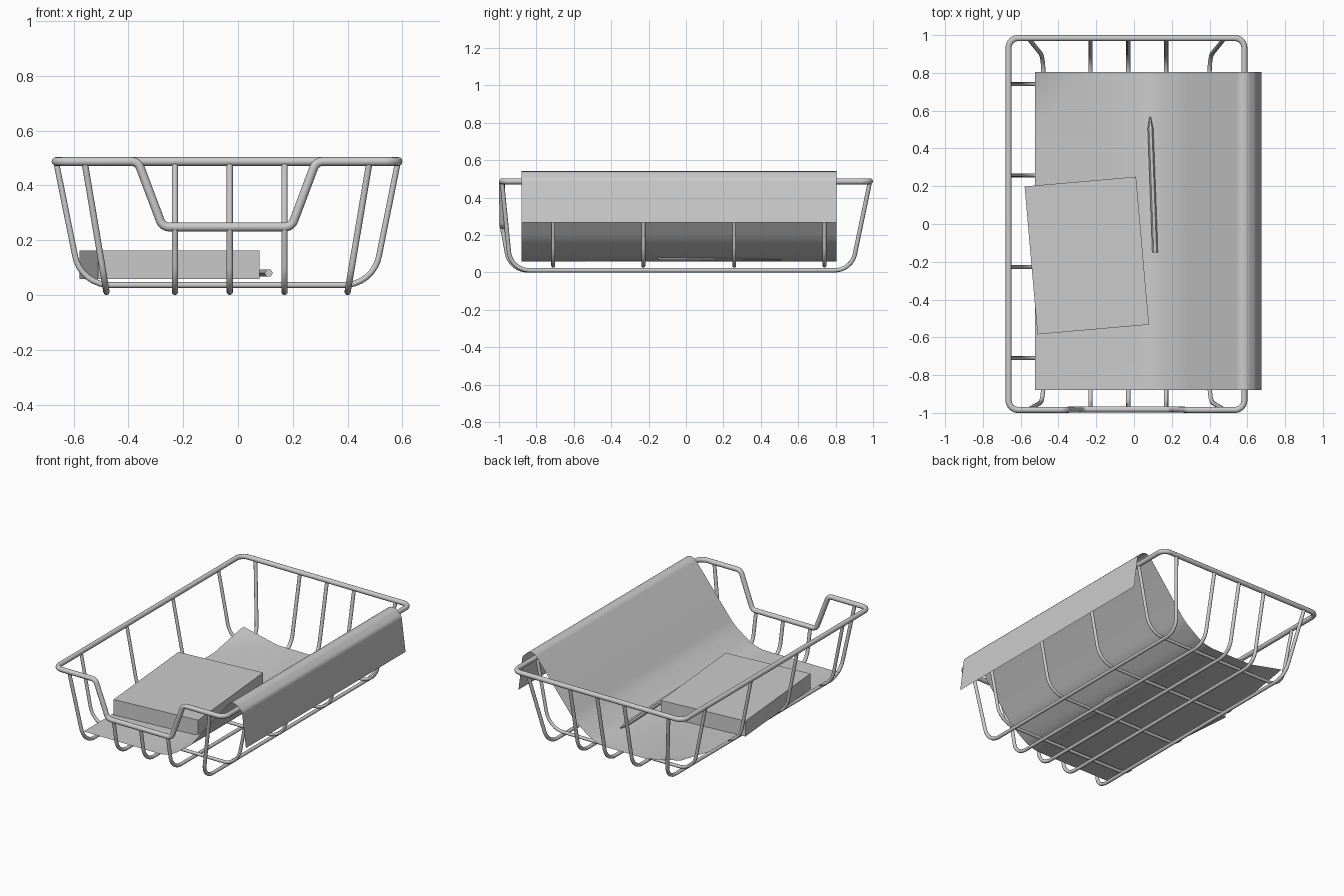
import bpy, bmesh, math
from mathutils import Vector, Matrix

if "Cube" in bpy.data.objects:
    bpy.data.objects.remove(bpy.data.objects["Cube"])


def fillet(pts, radii, closed=False, steps=8):
    """Round the corners of a polyline with circular-looking bends."""
    pts = [Vector(p) for p in pts]
    n, out = len(pts), []
    for i, p in enumerate(pts):
        r = radii[i] if isinstance(radii, list) else radii
        if not closed and i in (0, n - 1) or r == 0:
            out.append(p)
            continue
        d0 = (pts[i - 1] - p).normalized()
        d1 = (pts[(i + 1) % n] - p).normalized()
        half = d0.angle(d1) / 2
        cut = r / math.tan(half)
        centre = p + (d0 + d1).normalized() * (r / math.sin(half))
        a, b = p + d0 * cut - centre, p + d1 * cut - centre
        for k in range(steps + 1):
            t = k / steps
            out.append(centre + a.lerp(b, t).normalized() * r)
    return out


def smooth(ob, angle=35):
    bpy.ops.object.select_all(action='DESELECT')
    ob.select_set(True)
    bpy.context.view_layer.objects.active = ob
    bpy.ops.object.shade_smooth_by_angle(angle=math.radians(angle))


def tube(name, pts, radius, closed=False):
    cu = bpy.data.curves.new(name, 'CURVE')
    cu.dimensions = '3D'
    cu.bevel_depth = radius
    cu.bevel_resolution = 4
    cu.use_fill_caps = True
    sp = cu.splines.new('POLY')
    sp.points.add(len(pts) - 1)
    for q, p in zip(sp.points, pts):
        q.co = (*p, 1)
    sp.use_cyclic_u = closed
    ob = bpy.data.objects.new(name, cu)
    bpy.context.collection.objects.link(ob)
    bpy.ops.object.select_all(action='DESELECT')
    ob.select_set(True)
    bpy.context.view_layer.objects.active = ob
    bpy.ops.object.convert(target='MESH')
    smooth(bpy.context.object)


def mesh_object(name, bm):
    me = bpy.data.meshes.new(name)
    bm.to_mesh(me)
    bm.free()
    ob = bpy.data.objects.new(name, me)
    bpy.context.collection.objects.link(ob)
    return ob


# Basket rim with the lowered front opening
TOP, DIP = 0.487, 0.248
L, R, F, B = -0.664, 0.584, -0.984, 0.984
rim = [(L, F, TOP), (-0.365, F, TOP), (-0.275, F + .003, DIP), (0.195, F + .003, DIP),
       (0.285, F, TOP), (R, F, TOP), (R, B, TOP), (L, B, TOP)]
tube("basket_rim", fillet(rim, [.05, .035, .035, .035, .035, .05, .05, .05], True), 0.016, True)

# Crosswise wires
for i, y in enumerate((-0.71, -0.228, 0.258, 0.74)):
    path = [(L, y, TOP), (-0.573, y, 0.036), (0.493, y, 0.036), (R, y, TOP)]
    tube(f"cross_wire_{i + 1}", fillet(path, 0.13), 0.0105)

# Lengthwise wires, the middle three ending at the lowered front
for i, x in enumerate((-0.23, -0.03, 0.17)):
    path = [(x, F, DIP), (x, -0.94, 0.0115), (x, 0.885, 0.0115), (x, B, TOP)]
    tube(f"long_wire_{i + 1}", fillet(path, 0.11), 0.0115)
for name, x, s in (("left", -0.48, -1), ("right", 0.40, 1)):
    xt = x + s * 0.08
    path = [(xt, F, TOP), (x, -0.937, 0.0115), (x, 0.885, 0.0115), (xt, B, TOP)]
    tube(f"outer_wire_{name}", fillet(path, 0.11), 0.0115)

# Cloth sheet draped over the right rim, one back corner lifted
prof = [(-0.525, 0, 0.058), (0.10, 0, 0.058), (0.26, 0, 0.17), (0.575, 0, 0.565),
        (0.645, 0, 0.50), (0.675, 0, 0.267)]
line = fillet(prof, [0, .25, .3, .05, .04, 0], steps=6)
CY0, CY1 = -0.88, 0.805
bm = bmesh.new()
first = [bm.verts.new((p.x, CY0, p.z)) for p in line]
last = [bm.verts.new((p.x, CY1, p.z)) for p in line]
for i in range(1, len(line) - 1):
    bm.faces.new((first[i], first[i + 1], last[i + 1], last[i]))
fold_side = bm.verts.new((-0.525, 0.50, 0.058))
fold_back = bm.verts.new((-0.27, CY1, 0.058))
bm.faces.new((first[0], first[1], last[1], fold_back, fold_side))
bm.faces.new((fold_side, fold_back, last[0]))
last[0].co.z = 0.115
smooth(mesh_object("cloth", bm), 20)

# Box lying on the cloth
bm = bmesh.new()
bmesh.ops.create_cube(bm, size=1)
bmesh.ops.scale(bm, vec=(0.592, 0.786, 0.103), verts=bm.verts)
box = mesh_object("box", bm)
box.location = (-0.25, -0.167, 0.1105)
box.rotation_euler.z = math.radians(5)

# Pencil with a tapered tip
a, b = Vector((0.112, -0.15, 0.08)), Vector((0.085, 0.57, 0.08))
bm = bmesh.new()
rings = []
for t, r in ((0, .015), (.91, .015), (1, .003)):
    c = a.lerp(b, t)
    rings.append([bm.verts.new(c + Vector((r * math.cos(k * math.pi / 3), 0,
                                           r * math.sin(k * math.pi / 3)))) for k in range(6)])
for r0, r1 in zip(rings, rings[1:]):
    for k in range(6):
        bm.faces.new((r0[k], r0[(k + 1) % 6], r1[(k + 1) % 6], r1[k]))
bm.faces.new(rings[0])
bm.faces.new(rings[-1])
bmesh.ops.recalc_face_normals(bm, faces=bm.faces)
mesh_object("pencil", bm)
